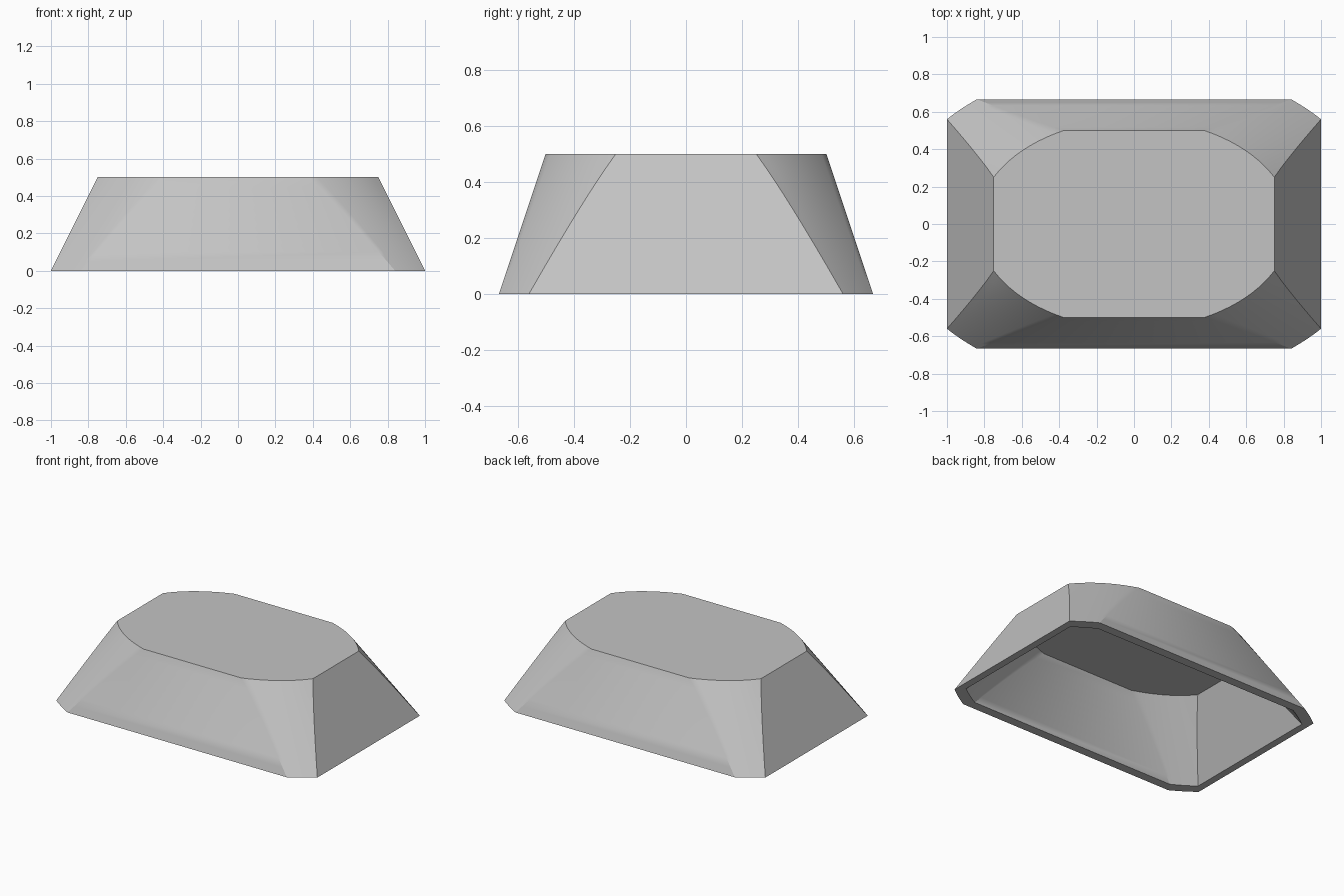
import bpy, bmesh, math

if "Cube" in bpy.data.objects:
    bpy.data.objects.remove(bpy.data.objects["Cube"])

H = 0.5          # overall height
LEVELS = 10      # height steps
ARC = 10         # segments per rounded corner


def ring(t, sx, sy):
    """Outline at height fraction t: a square trimmed by a circle, squashed in y."""
    s = 1.0 - 0.25 * t
    r = 1.306 - 0.4675 * t
    a = math.acos(s / r)
    pts = []
    for q in range(4):
        for i in range(ARC + 1):
            ang = q * math.pi / 2 + a + (math.pi / 2 - 2 * a) * i / ARC
            pts.append((r * math.cos(ang) * sx, r * math.sin(ang) * sy / 1.5))
    return pts


def skin(bm, sx, sy, height, flip):
    """Tapered wall with a flat cap on top; returns the open bottom ring."""
    rows = []
    for k in range(LEVELS + 1):
        t = k / LEVELS
        rows.append([bm.verts.new((x, y, t * height)) for x, y in ring(t, sx, sy)])
    n = len(rows[0])
    for lo, hi in zip(rows, rows[1:]):
        for i in range(n):
            j = (i + 1) % n
            f = [lo[i], lo[j], hi[j], hi[i]]
            bm.faces.new(f[::-1] if flip else f)
    bm.faces.new(rows[-1][::-1] if flip else rows[-1])
    return rows[0]


bm = bmesh.new()
outer = skin(bm, 1.0, 1.0, H, False)            # outside wall and flat top
inner = skin(bm, 0.95, 0.905, H - 0.05, True)   # hollow inside and ceiling
for i in range(len(outer)):                     # bottom rim
    j = (i + 1) % len(outer)
    bm.faces.new((outer[j], outer[i], inner[i], inner[j]))

mesh = bpy.data.meshes.new("tapered_shell")
bm.to_mesh(mesh)
bm.free()
shell = bpy.data.objects.new("tapered_shell", mesh)
bpy.context.collection.objects.link(shell)

grey = bpy.data.materials.new("light_grey")
grey.diffuse_color = (0.55, 0.55, 0.55, 1)
grey.use_nodes = True
grey.node_tree.nodes["Principled BSDF"].inputs["Base Color"].default_value = grey.diffuse_color
mesh.materials.append(grey)

# Smooth rounded corners, crisp side, top and rim edges
bpy.context.view_layer.objects.active = shell
shell.select_set(True)
bpy.ops.object.shade_smooth_by_angle(angle=math.radians(30))
